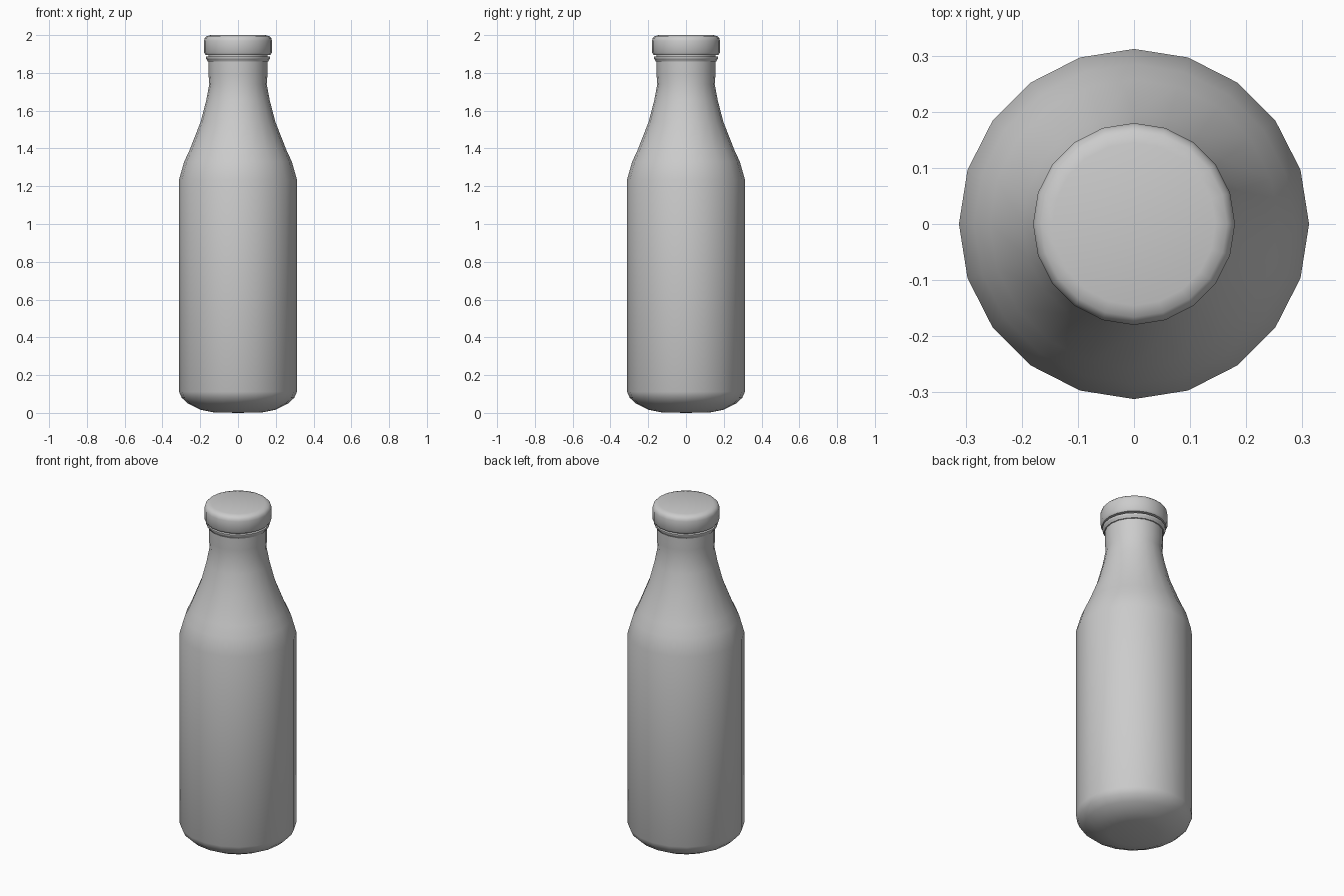
import bpy, bmesh, math

if "Cube" in bpy.data.objects:
    bpy.data.objects.remove(bpy.data.objects["Cube"])

SIDES = 20


def lathe(name, profile):
    """Revolve (radius, z) points around the z axis."""
    bm = bmesh.new()
    verts = [bm.verts.new((r, 0, z)) for r, z in profile]
    edges = [bm.edges.new(pair) for pair in zip(verts, verts[1:])]
    bmesh.ops.spin(bm, geom=verts + edges, cent=(0, 0, 0), axis=(0, 0, 1),
                   angle=math.tau, steps=SIDES, use_merge=True)
    bmesh.ops.remove_doubles(bm, verts=bm.verts, dist=1e-4)
    bmesh.ops.recalc_face_normals(bm, faces=bm.faces)
    mesh = bpy.data.meshes.new(name)
    bm.to_mesh(mesh)
    bm.free()
    obj = bpy.data.objects.new(name, mesh)
    bpy.context.collection.objects.link(obj)
    bpy.ops.object.select_all(action='DESELECT')
    obj.select_set(True)
    bpy.context.view_layer.objects.active = obj
    bpy.ops.object.shade_smooth_by_angle(angle=math.radians(50))
    return obj


# Bottle body: rounded base, straight wall, tapering shoulder and neck
lathe("bottle_body", [
    (0, 0), (0.13, 0.003), (0.2, 0.017), (0.265, 0.05), (0.298, 0.08),
    (0.312, 0.112), (0.312, 1.235), (0.285, 1.33), (0.257, 1.39),
    (0.198, 1.54), (0.168, 1.655), (0.152, 1.74), (0.156, 1.79),
    (0.156, 1.93), (0, 1.93)])

# Tamper ring below the cap
lathe("neck_ring", [
    (0.15, 1.858), (0.161, 1.861), (0.166, 1.872), (0.17, 1.876),
    (0.17, 1.886), (0.15, 1.888)])

# Cap with rounded rim
lathe("cap", [
    (0.15, 1.895), (0.172, 1.896), (0.18, 1.908), (0.18, 1.97),
    (0.176, 1.984), (0.166, 1.994), (0.145, 2.0), (0, 2.0)])
